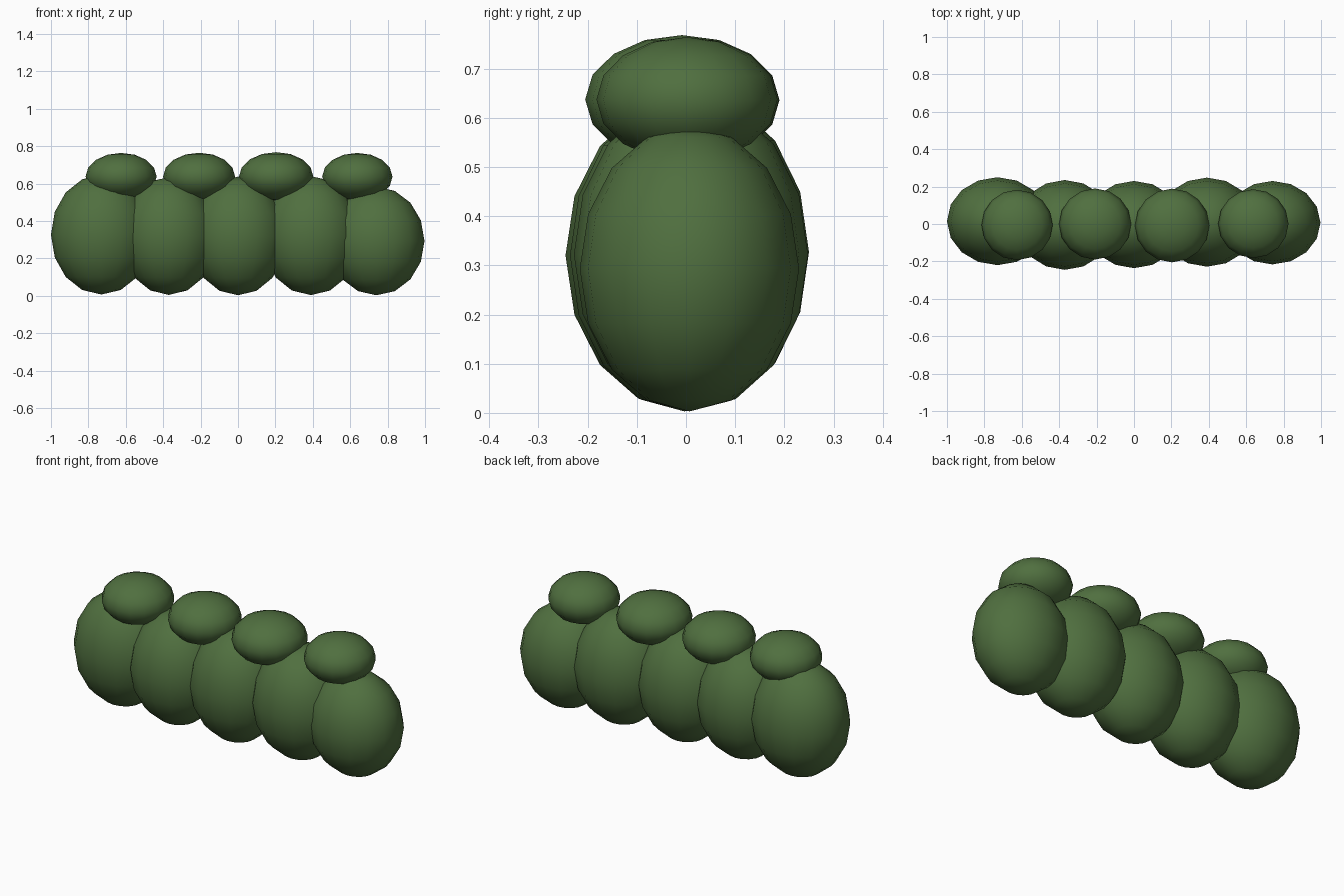
import bpy

cube = bpy.data.objects.get("Cube")
if cube:
    bpy.data.objects.remove(cube, do_unlink=True)

# Leaf colour
leaf = bpy.data.materials.new("leaf_green")
leaf.use_nodes = True
leaf.diffuse_color = (0.08, 0.16, 0.05, 1)
leaf.node_tree.nodes["Principled BSDF"].inputs["Base Color"].default_value = leaf.diffuse_color


def clump(name, centre, radii):
    """Smooth, low-poly ellipsoid of foliage."""
    bpy.ops.mesh.primitive_uv_sphere_add(segments=16, ring_count=8, radius=1, location=centre)
    obj = bpy.context.object
    obj.name = name
    obj.scale = radii
    bpy.ops.object.transform_apply(location=False, rotation=False, scale=True)
    bpy.ops.object.shade_smooth()
    obj.data.materials.append(leaf)


# Row of tall overlapping bushes: centre, radii
bushes = [
    ((-0.73, 0.015, 0.327), (0.27, 0.235, 0.32)),
    ((-0.37, -0.005, 0.32), (0.26, 0.24, 0.315)),
    ((0.0, -0.003, 0.32), (0.26, 0.233, 0.317)),
    ((0.39, 0.01, 0.322), (0.265, 0.238, 0.318)),
    ((0.74, 0.007, 0.293), (0.257, 0.223, 0.29)),
]
for i, (centre, radii) in enumerate(bushes, 1):
    clump(f"hedge_bush_{i}", centre, radii)

# Rounded tufts sitting over the joints between bushes
tufts = [
    ((-0.625, -0.005, 0.638), (0.19, 0.188, 0.126)),
    ((-0.208, 0.0, 0.636), (0.193, 0.19, 0.129)),
    ((0.204, -0.008, 0.637), (0.199, 0.197, 0.131)),
    ((0.638, 0.002, 0.637), (0.188, 0.184, 0.127)),
]
for i, (centre, radii) in enumerate(tufts, 1):
    clump(f"top_tuft_{i}", centre, radii)
